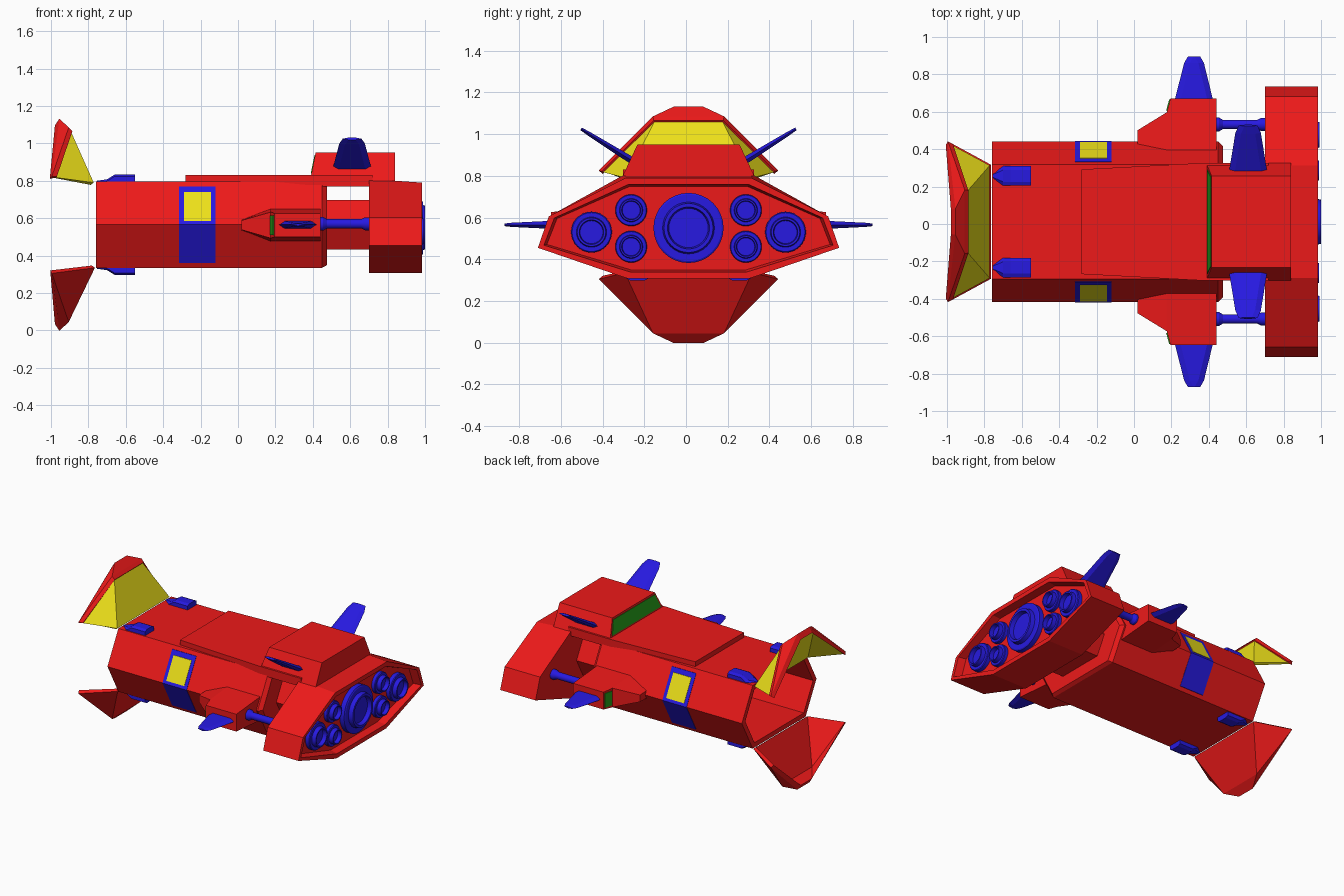
import bpy, bmesh, math
from mathutils import Vector

if "Cube" in bpy.data.objects:
    bpy.data.objects.remove(bpy.data.objects["Cube"])

CY = 0.012   # ship centreline
CZ = 0.565   # hull mid height


def colour(name, rgb):
    m = bpy.data.materials.new(name)
    m.diffuse_color = (*rgb, 1)
    m.use_nodes = True
    m.node_tree.nodes["Principled BSDF"].inputs["Base Color"].default_value = m.diffuse_color
    return m


RED = colour("red", (0.85, 0.01, 0.01))
BLUE = colour("blue", (0.02, 0.01, 0.75))
YELLOW = colour("yellow", (0.85, 0.75, 0.01))
GREEN = colour("green", (0.02, 0.35, 0.01))


def finish(name, bm, mats, solid=0):
    me = bpy.data.meshes.new(name)
    bm.to_mesh(me)
    bm.free()
    for m in mats:
        me.materials.append(m)
    ob = bpy.data.objects.new(name, me)
    bpy.context.collection.objects.link(ob)
    ob.location.y = CY
    if solid:
        mod = ob.modifiers.new("wall", 'SOLIDIFY')
        mod.thickness = solid
        mod.offset = -1
        mod.use_even_offset = True
    return ob


def loft(name, rings, mat, mirror=False, start=True, end=True, solid=0):
    """Skin a list of equal-length rings; mirror adds the -y copy."""
    bm = bmesh.new()
    for s in ((1, -1) if mirror else (1,)):
        vs = [[bm.verts.new((x, y * s, z)) for x, y, z in r] for r in rings]
        n = len(vs[0])
        for a, b in zip(vs, vs[1:]):
            for i in range(n):
                bm.faces.new((a[i], a[(i + 1) % n], b[(i + 1) % n], b[i]))
        if start:
            bm.faces.new(vs[0])
        if end:
            bm.faces.new(vs[-1])
    bmesh.ops.recalc_face_normals(bm, faces=bm.faces[:])
    return finish(name, bm, [mat], solid)


def hexa(x, s=1.0):
    pts = [(.305, .23), (.43, 0), (.305, -.23), (-.305, -.23), (-.43, 0), (-.305, .23)]
    return [(x, y * s, CZ + z * s) for y, z in pts]


def rect(x, y0, y1, z0, z1, inset=0):
    """Ring at x; inset narrows the z extent at y1."""
    return [(x, y0, z0), (x, y1, z0 + inset), (x, y1, z1 - inset), (x, y0, z1)]


# Hull: hollow hexagonal hold, open at the front, and the neck behind it
loft("hull", [hexa(-.76), hexa(.45), hexa(.475, .94)], RED, start=False, solid=.035)
loft("neck", [hexa(.45, .58), hexa(.72, .58)], RED)


# Side window bands wrapping the hull ridge
def wall(x, z, off):
    return (x, .43 - .125 * abs(z - CZ) / .23 + off, z)


def band(name, x0, x1, zs, out, back, mat):
    rings = [[wall(x, z, out) for z in zs] + [wall(x, z, -back) for z in reversed(zs)]
             for x in (x0, x1)]
    loft(name, rings, mat, mirror=True)


band("window_frames", -.315, -.12, (.36, CZ, .77), .003, .045, BLUE)
band("window_panes", -.29, -.145, (.585, .74), .006, .048, YELLOW)


# Nose doors: two half nose cones swung open
def door(name, s, window):
    bm = bmesh.new()
    P = lambda x, y, z: bm.verts.new((x, y, CZ + s * z))
    a, b, c, d = [[P(x, y * k, z) for k in (1, -1)] for x, y, z in
                  ((-.765, .305, .23), (-.995, .43, .26), (-.905, .17, .52), (-.955, .07, .567))]
    F = bm.faces.new
    glass = [F((a[0], a[1], c[1], c[0]))]
    F((c[0], c[1], d[1], d[0]))
    for k in (0, 1):
        glass.append(F((a[k], c[k], b[k])))
        F((b[k], c[k], d[k]))
    bmesh.ops.recalc_face_normals(bm, faces=bm.faces[:])
    if glass[0].normal.x < 0:
        bmesh.ops.reverse_faces(bm, faces=bm.faces[:])
    if window:
        bmesh.ops.inset_region(bm, faces=glass, thickness=.027, depth=0, use_even_offset=True)
        bmesh.ops.inset_region(bm, faces=glass, thickness=.002, depth=-.008, use_even_offset=True)
        for f in glass:
            f.material_index = 1
    finish(name, bm, [RED, YELLOW], .02)


door("upper_nose_door", 1, True)
door("lower_nose_door", -1, False)

# Small manoeuvring thrusters, top and bottom of the nose
for s, name in ((1, "upper_thrusters"), (-1, "lower_thrusters")):
    rings = []
    for x, w, h in ((-.755, .012, .235), (-.70, .052, .243), (-.66, .052, .268), (-.55, .052, .268)):
        rings.append([(x, .245 - w, CZ + s * .21), (x, .245 + w, CZ + s * .21),
                      (x, .245 + w, CZ + s * (h - .01)), (x, .245 + w * .6, CZ + s * h),
                      (x, .245 - w * .6, CZ + s * h), (x, .245 - w, CZ + s * (h - .01))])
    loft(name, rings, BLUE, mirror=True)

# Dorsal deck and cabin
loft("deck", [rect(-.28, -.28, .28, .77, .83), rect(.38, -.315, .315, .77, .83),
              rect(.72, -.315, .315, .77, .83)], RED)


def cabin(x0, x1):
    return [(x0, -.315, .80), (x0, .315, .80), (x1, .245, .95), (x1, -.245, .95)]


loft("cabin", [cabin(.385, .415), cabin(.84, .84)], RED)
loft("cabin_windscreen", [[(x, -.28, .84), (x, .28, .84), (x + .02, .24, .937), (x + .02, -.24, .937)]
                          for x in (.389, .41)], GREEN)


# Fins: tapered blades with a clipped tip
def fin(name, base, tip, spans):
    base, tip = Vector(base), Vector(tip)
    d = tip - base
    nrm = Vector((0, -d.z, d.y)).normalized()
    rings = []
    for t, x0, x1, h in spans:
        p = base + d * t
        pts = [(x0, 0), (x0 + .03, h), (x1 - .03, h), (x1, 0), (x1 - .03, -h), (x0 + .03, -h)]
        rings.append([(x, p.y + nrm.y * o, p.z + nrm.z * o) for x, o in pts])
    loft(name, rings, BLUE, mirror=True)


fin("upper_fins", (0, .25, .86), (0, .515, 1.025),
    ((0, .505, .715, .018), (.85, .542, .678, .01), (1, .56, .66, .007)))
fin("side_fins", (0, .62, CZ), (0, .883, CZ),
    ((0, .21, .43, .021), (.87, .268, .374, .01), (1, .288, .354, .006)))

# Side pods with a stepped green intake
pz = .563
loft("side_pods", [rect(.02, .36, .49, pz - .03, pz + .03, .005),
                   rect(.175, .36, .585, pz - .088, pz + .088, .018),
                   rect(.195, .36, .66, pz - .088, pz + .088, .025),
                   rect(.44, .36, .66, pz - .088, pz + .088, .025)], RED, mirror=True)
loft("pod_intakes", [[(x, .595, z0), (x + .016, .653, z0), (x + .016, .653, z1), (x, .595, z1)]
                     for x, z0, z1 in ((.172, pz - .052, pz + .052), (.19, pz - .052, pz + .052))],
     GREEN, mirror=True)


# Lathe along x
def circle(x, r, y, z, n=32):
    return [(x, y + r * math.cos(2 * math.pi * i / n), z + r * math.sin(2 * math.pi * i / n))
            for i in range(n)]


def lathe(name, prof, y, z, mirror=True):
    ob = loft(name, [circle(x, r, y, z) for x, r in prof], BLUE, mirror)
    bpy.ops.object.select_all(action='DESELECT')
    ob.select_set(True)
    bpy.context.view_layer.objects.active = ob
    bpy.ops.object.shade_smooth_by_angle(angle=math.radians(30))


# Struts between pods and engine block
lathe("struts", [(.43, .037), (.455, .037), (.475, .025), (.66, .025), (.68, .035), (.71, .035)],
      .52, .57)


# Engine block with recessed rear face
def block(x, top, sy=1.0, sz=1.0):
    half = [(.30, top), (.67, .605), (.722, .455), (.29, .307)]
    pts = half + [(-y, z) for y, z in reversed(half)]
    return [(x, y * sy, .55 + (z - .55) * sz) for y, z in pts]


loft("engine_block", [block(.70, .81), block(.985, .79), block(.985, .79, .96, .87),
                      block(.93, .79, .94, .83)], RED)


# Engine nozzles
def nozzle(name, y, z, r, x, mirror=True):
    lathe(name, [(.92, r), (x - .035, r), (x - .03, r * .95), (x - .03, r * .74), (x, r * .70),
                 (x, r * .60), (x - .03, r * .56)], y, z, mirror)


nozzle("main_engine", 0, .55, .168, 1.0, False)
nozzle("outer_engines", .465, .53, .098, .993)
nozzle("upper_small_engines", .275, .635, .076, .988)
nozzle("lower_small_engines", .275, .46, .076, .988)
